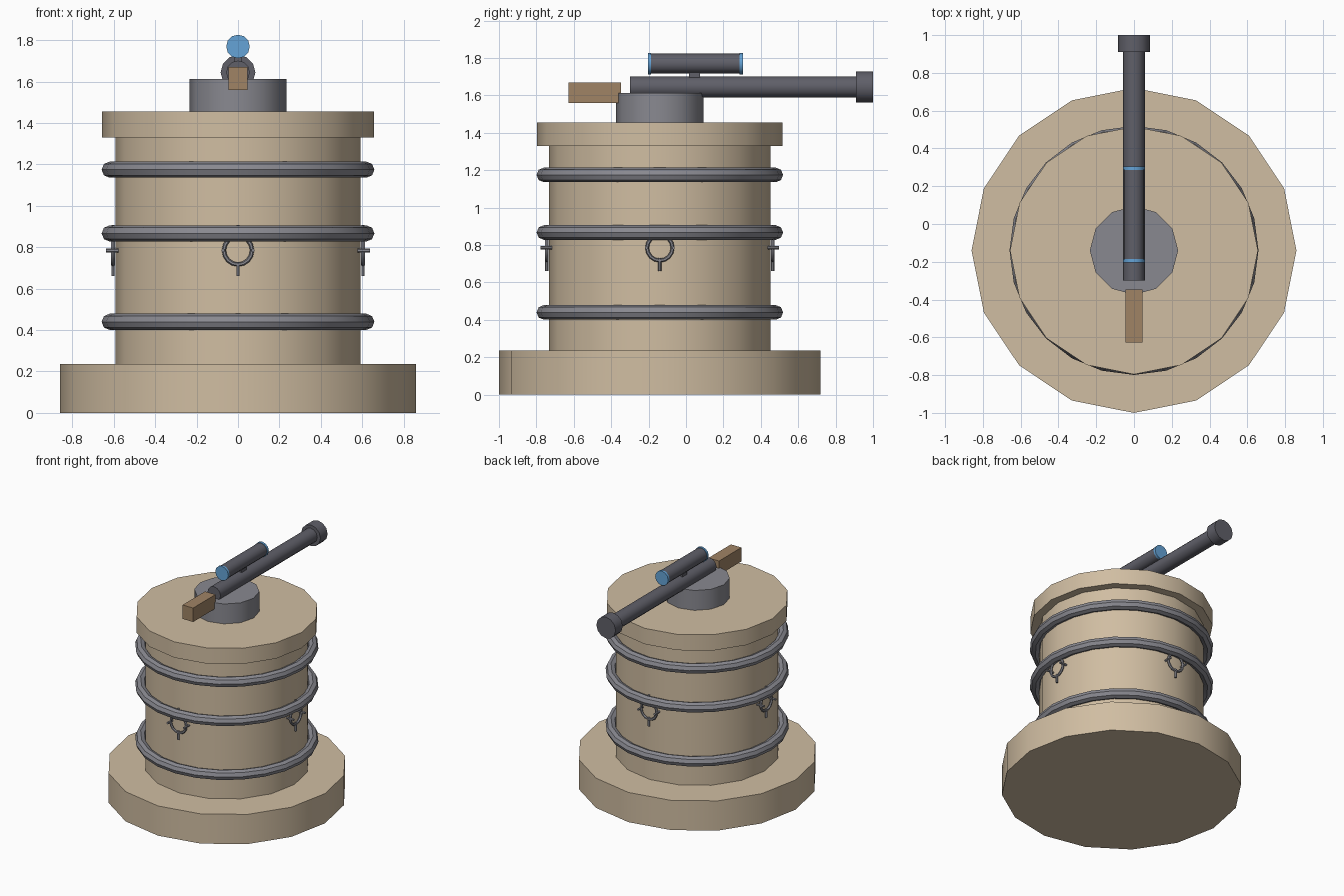
import bpy, math
from mathutils import Vector, Matrix

if "Cube" in bpy.data.objects:
    bpy.data.objects.remove(bpy.data.objects["Cube"])

CY = -0.14  # bunker axis


def mat(name, c):
    m = bpy.data.materials.new(name)
    m.diffuse_color = (*c, 1)
    m.use_nodes = True
    m.node_tree.nodes["Principled BSDF"].inputs["Base Color"].default_value = m.diffuse_color
    return m


SAND = mat("sand", (0.63, 0.51, 0.36))
STEEL = mat("steel_grey", (0.25, 0.25, 0.28))
GUNMETAL = mat("gunmetal", (0.115, 0.115, 0.14))
GLASS = mat("lens_blue", (0.13, 0.37, 0.68))
WOOD = mat("wood_brown", (0.35, 0.23, 0.13))


def finish(name, m):
    o = bpy.context.object
    o.name = name
    o.data.materials.append(m)
    bpy.ops.object.shade_smooth_by_angle(angle=math.radians(40))
    return o


def rod(name, a, b, r, n, m):
    """Cylinder between two points."""
    a, b = Vector(a), Vector(b)
    d = b - a
    bpy.ops.mesh.primitive_cylinder_add(
        vertices=n, radius=r, depth=d.length, location=(a + b) / 2,
        rotation=d.to_track_quat('Z', 'Y').to_euler())
    return finish(name, m)


def box(name, lo, hi, m):
    lo, hi = Vector(lo), Vector(hi)
    bpy.ops.mesh.primitive_cube_add(size=1, location=(lo + hi) / 2)
    bpy.context.object.scale = hi - lo
    return finish(name, m)


def ring(name, loc, rot, R, r, n, k, m):
    bpy.ops.mesh.primitive_torus_add(
        location=loc, rotation=rot, major_radius=R, minor_radius=r,
        major_segments=n, minor_segments=k)
    return finish(name, m)


# Stacked drums
rod("base", (0, CY, 0), (0, CY, 0.235), 0.86, 16, SAND)
rod("body", (0, CY, 0.235), (0, CY, 1.33), 0.592, 16, SAND)
rod("lid", (0, CY, 1.33), (0, CY, 1.455), 0.656, 16, SAND)
rod("pivot", (0, CY, 1.455), (0, CY, 1.612), 0.234, 12, STEEL)

# Hoops around the body
for i, z in enumerate((0.44, 0.867, 1.175)):
    ring(f"hoop_{i}", (0, CY, z), (0, 0, 0), 0.62, 0.039, 24, 8, STEEL)

# Four tie rings with small pegs
for i in range(4):
    turn = Matrix.Translation((0, CY, 0)) @ Matrix.Rotation(i * math.pi / 2, 4, 'Z')
    R, D, Z, L = 0.068, -0.604, 0.785, 0.033
    ring(f"tie_ring_{i}", turn @ Vector((0, D, Z)),
         (math.pi / 2, 0, i * math.pi / 2), R, 0.01, 16, 6, STEEL)
    for s in (-1, 1):
        rod(f"side_peg_{i}", turn @ Vector((s * (R + 0.004), D - L, Z)),
            turn @ Vector((s * (R + 0.004), D + L, Z)), 0.009, 6, STEEL)
        rod(f"upright_peg_{i}", turn @ Vector((0, D, Z + s * 0.055)),
            turn @ Vector((0, D, Z + s * 0.123)), 0.009, 6, STEEL)

# Gun
rod("barrel", (0, -0.3, 1.645), (0, 0.92, 1.645), 0.057, 12, GUNMETAL)
rod("muzzle", (0, 0.91, 1.645), (0, 1.0, 1.645), 0.084, 12, GUNMETAL)
box("stock", (-0.046, -0.627, 1.56), (0.046, -0.347, 1.67), WOOD)

# Scope
box("scope_mount", (-0.02, 0.015, 1.68), (0.02, 0.075, 1.73), GUNMETAL)
rod("scope", (0, -0.186, 1.77), (0, 0.286, 1.77), 0.053, 12, GUNMETAL)
rod("rear_lens", (0, -0.203, 1.77), (0, -0.186, 1.77), 0.057, 12, GLASS)
rod("front_lens", (0, 0.286, 1.77), (0, 0.304, 1.77), 0.057, 12, GLASS)
